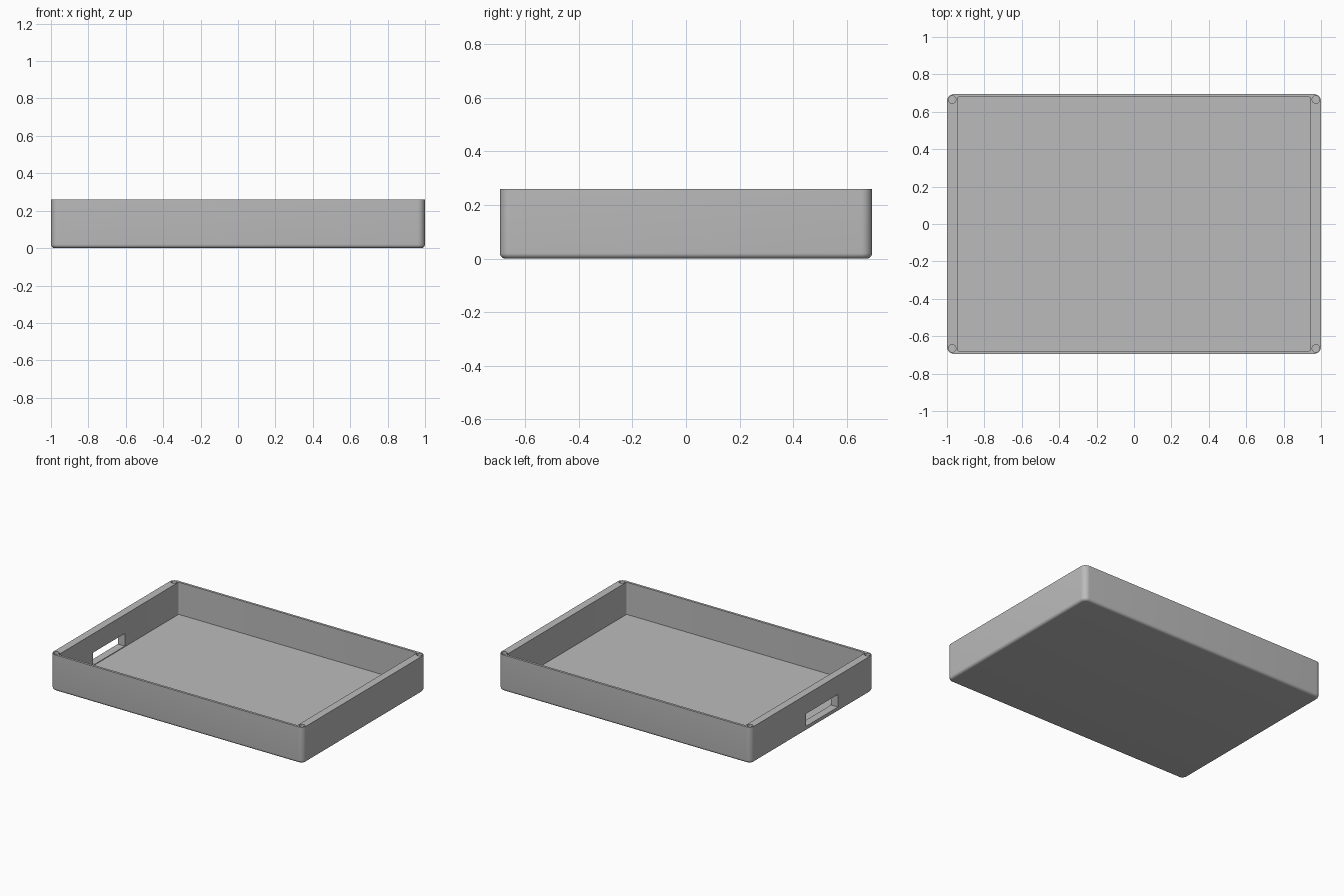
import bpy
import bmesh
from math import radians
from mathutils import Matrix

if "Cube" in bpy.data.objects:
    bpy.data.objects.remove(bpy.data.objects["Cube"], do_unlink=True)

LENGTH, WIDTH, HEIGHT = 2.0, 1.39, 0.26
FLOOR = 0.03

grey = bpy.data.materials.new("plain grey")
grey.use_nodes = True
colour = (0.5, 0.5, 0.5, 1)
grey.diffuse_color = colour
grey.node_tree.nodes["Principled BSDF"].inputs["Base Color"].default_value = colour


def finish(name, bm):
    bmesh.ops.recalc_face_normals(bm, faces=bm.faces)
    mesh = bpy.data.meshes.new(name)
    bm.to_mesh(mesh)
    bm.free()
    mesh.materials.append(grey)
    obj = bpy.data.objects.new(name, mesh)
    bpy.context.scene.collection.objects.link(obj)
    return obj


def box(name, low, high, corner=0, bottom=0):
    """Box with rounded upright corners and an optional rounded bottom rim."""
    bm = bmesh.new()
    size = [h - l for l, h in zip(low, high)]
    mid = [(h + l) / 2 for l, h in zip(low, high)]
    bmesh.ops.create_cube(bm, size=1, matrix=Matrix.Translation(mid) @ Matrix.Diagonal((*size, 1)))
    if corner:
        upright = [e for e in bm.edges if abs(e.verts[0].co.z - e.verts[1].co.z) > 0.01]
        bmesh.ops.bevel(bm, geom=upright, offset=corner, segments=8, profile=0.5, affect="EDGES")
    if bottom:
        rim = [e for e in bm.edges if all(v.co.z < low[2] + 0.001 for v in e.verts)]
        bmesh.ops.bevel(bm, geom=rim, offset=bottom, segments=6, profile=0.5, affect="EDGES")
    return finish(name, bm)


def cylinder(name, x, y, z, radius, depth):
    bm = bmesh.new()
    bmesh.ops.create_cone(bm, cap_ends=True, segments=32, radius1=radius, radius2=radius,
                          depth=depth, matrix=Matrix.Translation((x, y, z)))
    return finish(name, bm)


def cut(target, cutter):
    cutter.hide_render = True
    mod = target.modifiers.new(cutter.name, "BOOLEAN")
    mod.operation = "DIFFERENCE"
    mod.solver = "EXACT"
    mod.object = cutter
    bpy.context.view_layer.objects.active = target
    bpy.ops.object.modifier_apply(modifier=mod.name)
    bpy.data.objects.remove(cutter, do_unlink=True)


# Tray body
tray = box("tray", (-LENGTH / 2, -WIDTH / 2, 0), (LENGTH / 2, WIDTH / 2, HEIGHT),
           corner=0.04, bottom=0.02)

# Open interior
cut(tray, box("interior", (-0.945, -0.678, FLOOR), (0.945, 0.678, HEIGHT + 0.1), corner=0.008))

# Slot through one end wall
cut(tray, box("end_slot", (-1.1, -0.29, 0.035), (-0.9, 0.07, 0.125)))

# Round sockets in the corner tops
for sx in (-1, 1):
    for sy in (-1, 1):
        cut(tray, cylinder("corner_socket", sx * 0.972, sy * 0.665, HEIGHT, 0.02, 0.08))

bpy.ops.object.select_all(action="DESELECT")
tray.select_set(True)
bpy.context.view_layer.objects.active = tray
bpy.ops.object.shade_smooth_by_angle(angle=radians(30))
